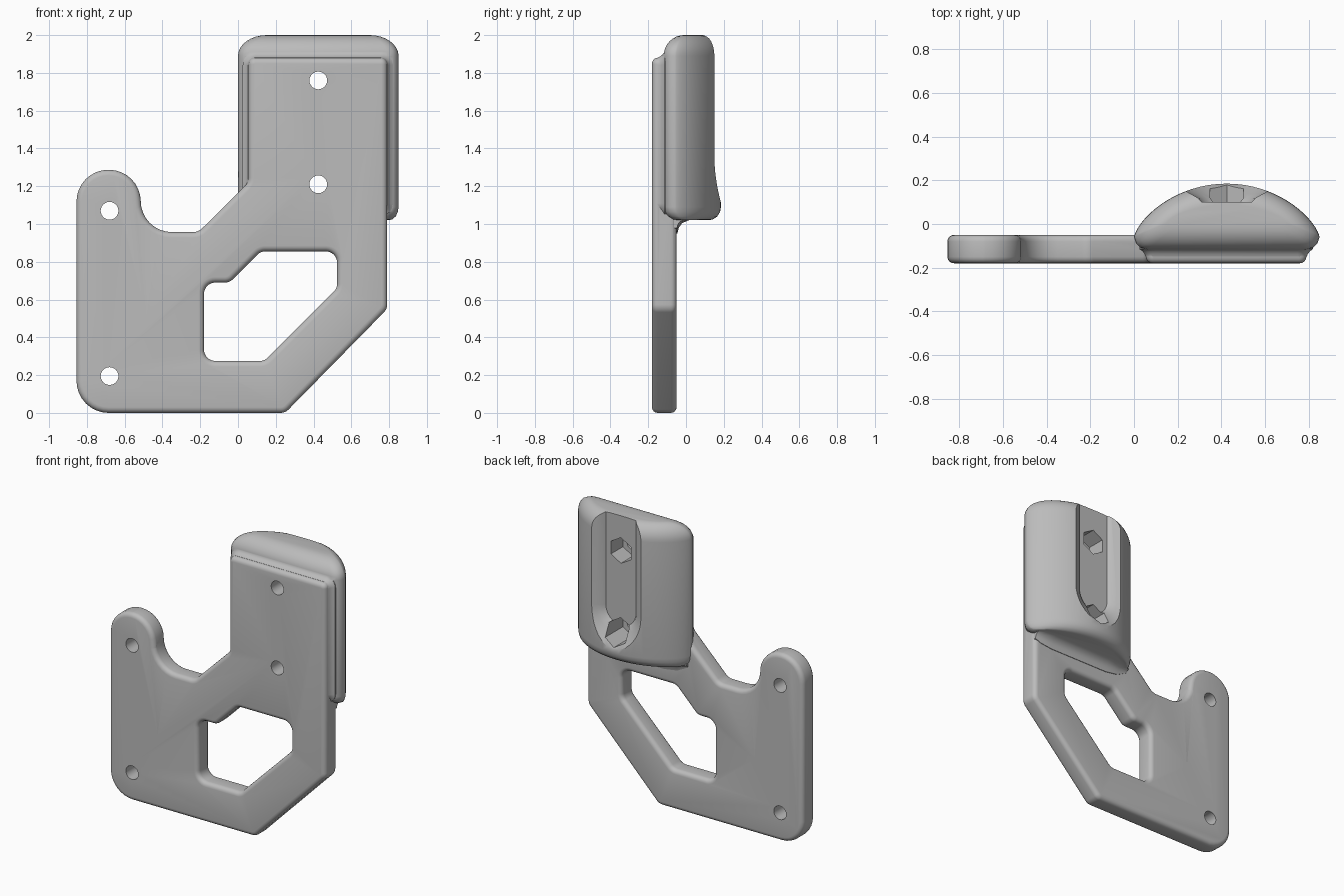
import bpy, bmesh, math
from mathutils import Vector

if "Cube" in bpy.data.objects:
    bpy.data.objects.remove(bpy.data.objects["Cube"])

mat = bpy.data.materials.new("light grey")
mat.use_nodes = True
GREY = (0.5, 0.5, 0.5, 1)
mat.diffuse_color = GREY
mat.node_tree.nodes["Principled BSDF"].inputs["Base Color"].default_value = GREY


def rounded(corners, n=8):
    """Counterclockwise (x, z, radius) corners to a filleted outline."""
    out = []
    for i, (x, z, r) in enumerate(corners):
        p = Vector((x, z))
        u = (Vector(corners[i - 1][:2]) - p).normalized()
        v = (Vector(corners[(i + 1) % len(corners)][:2]) - p).normalized()
        half = u.angle(v) / 2
        c = p + (u + v).normalized() * r / math.sin(half)
        s, e = p + u * r / math.tan(half) - c, p + v * r / math.tan(half) - c
        sweep = math.atan2(s.x * e.y - s.y * e.x, s.dot(e))
        for k in range(n + 1):
            a = sweep * k / n
            out.append(c + Vector((s.x * math.cos(a) - s.y * math.sin(a),
                                   s.x * math.sin(a) + s.y * math.cos(a))))
    return out


def offset(outline, d):
    """Move an outline outwards by d."""
    res = []
    for i, p in enumerate(outline):
        t1 = (p - outline[i - 1]).normalized()
        t2 = (outline[(i + 1) % len(outline)] - p).normalized()
        n1, n2 = Vector((t1.y, -t1.x)), Vector((t2.y, -t2.x))
        res.append(p + (n1 + n2) * d / (1 + n1.dot(n2)))
    return res


def loft(name, rings):
    """Skin equal rings of 3D points and cap both ends."""
    bm = bmesh.new()
    vr = [[bm.verts.new(p) for p in ring] for ring in rings]
    n = len(vr[0])
    for a, b in zip(vr, vr[1:]):
        for i in range(n):
            j = (i + 1) % n
            bm.faces.new((a[i], a[j], b[j], b[i]))
    bm.faces.new(vr[0])
    bm.faces.new(vr[-1])
    bmesh.ops.recalc_face_normals(bm, faces=bm.faces)
    me = bpy.data.meshes.new(name)
    bm.to_mesh(me)
    bm.free()
    me.materials.append(mat)
    ob = bpy.data.objects.new(name, me)
    bpy.context.collection.objects.link(ob)
    return ob


def layers(name, outline, steps):
    """Loft an xz outline through (y, offset) steps."""
    return loft(name, [[(p.x, y, p.y) for p in offset(outline, d)] for y, d in steps])


def combine(target, tool, operation):
    tool.hide_render = True
    m = target.modifiers.new("join", "BOOLEAN")
    m.operation, m.solver, m.object = operation, "EXACT", tool
    bpy.context.view_layer.update()
    dg = bpy.context.evaluated_depsgraph_get()
    me = bpy.data.meshes.new_from_object(target.evaluated_get(dg))
    target.modifiers.clear()
    target.data = me
    bpy.data.objects.remove(tool)


FRONT, BACK, R, CX = -0.18, -0.05, 0.03, 0.425
QUARTER = [math.radians(a) for a in (0, 22, 45, 68, 90)]

# Flat plate with rounded rims
plate_outline = rounded([
    (-0.855, 0, 0.17), (0.25, 0, 0.06), (0.79, 0.55, 0.06), (0.79, 1.88, 0.035),
    (0.055, 1.88, 0.035), (0.055, 1.22, 0.06), (-0.21, 0.957, 0.07),
    (-0.515, 0.957, 0.165), (-0.515, 1.287, 0.168), (-0.855, 1.287, 0.168)])
rim = [(FRONT + R * (1 - math.sin(a)), -R * (1 - math.cos(a))) for a in reversed(QUARTER)]
rim += [(BACK - R * (1 - math.sin(a)), -R * (1 - math.cos(a))) for a in QUARTER]
bracket = layers("bracket", plate_outline, rim)

# Window with flared rims
window_outline = rounded([
    (-0.18, 0.275, 0.06), (0.14, 0.275, 0.06), (0.525, 0.66, 0.06), (0.525, 0.855, 0.06),
    (0.12, 0.855, 0.06), (-0.045, 0.69, 0.06), (-0.18, 0.69, 0.06)])
flare = [(y, -d) for y, d in rim]
flare = [(FRONT - 0.01, R + 0.008)] + flare + [(BACK + 0.01, R + 0.008)]
combine(bracket, layers("window_cutter", window_outline, flare), "DIFFERENCE")

# Domed boss, lofted upwards with softened ends
section = []
for k in range(33):
    t = math.pi * k / 32
    section.append((0.425 * math.cos(t), -0.06 + 0.245 * math.sin(t) ** 1.4))
front_edge = [(0.415, -0.09), (0.397, -0.108), (0.365, -0.118)]
section += [(-x, y) for x, y in front_edge] + front_edge[::-1]


def boss_ring(z, sx, sy):
    return [(CX + x * sx, 0.04 + (y - 0.04) * sy, z) for x, y in section]


rings = []
for a in reversed(QUARTER):
    s = 1 - math.cos(a)
    rings.append(boss_ring(1.09 - 0.07 * math.sin(a), 1 - 0.12 * s, 1 - 0.45 * s))
for k in range(9):
    a = math.pi / 2 * k / 8
    s = 1 - math.cos(a)
    rings.append(boss_ring(1.89 + 0.11 * math.sin(a), 1 - 0.36 * s, 1 - 0.68 * s))
combine(bracket, loft("boss", rings), "UNION")

# Hollow fillet between plate front and boss
pad_outline = rounded([(0.055, 1.07, 0.04), (0.79, 1.07, 0.04),
                       (0.79, 1.88, 0.04), (0.055, 1.88, 0.04)])
pad = layers("front_fillet", pad_outline,
             [(-0.15, 0.001), (-0.138, 0.006), (-0.125, 0.016), (-0.115, 0.03), (-0.06, 0.028)])
combine(bracket, pad, "UNION")

# Hollow fillet under the boss
curve = [(-0.05, -0.075), (0.004, -0.075), (0.012, -0.045), (0.03, -0.02),
         (0.07, -0.003), (0.07, 0.04), (-0.05, 0.04)]
web = [[(x, BACK + y * k, 1.025 + z * k) for y, z in curve]
       for x, k in ((0.02, 0.25), (0.1, 0.8), (0.2, 1), (0.65, 1), (0.74, 0.85), (0.785, 0.6))]
combine(bracket, loft("under_fillet", web), "UNION")

# Slot down the back of the boss, round at its lower end
slot = []
for y, w in ((0.10, 0.115), (0.118, 0.13), (0.138, 0.165), (0.16, 0.205), (0.21, 0.29)):
    arc = [math.pi * k / 16 for k in range(17)]
    ring = [(CX - w * math.cos(a), y, 1.36 - w * math.sin(a)) for a in arc]
    slot.append(ring + [(CX + w, y, 2.2), (CX - w, y, 2.2)])
combine(bracket, loft("slot_cutter", slot), "DIFFERENCE")


def prism(name, x, z, r, sides, y0, y1):
    ring = [(x + r * math.sin(math.tau * k / sides), z + r * math.cos(math.tau * k / sides))
            for k in range(sides)]
    return loft(name, [[(px, y, pz) for px, pz in ring] for y in (y0, y1)])


# Screw holes, and six-sided nut pockets behind the upper pair
for x, z in ((-0.68, 1.07), (-0.68, 0.195), (CX, 1.76), (CX, 1.21)):
    combine(bracket, prism("hole_cutter", x, z, 0.047, 24, -0.3, 0.3), "DIFFERENCE")
    if x == CX:
        combine(bracket, prism("nut_cutter", x, z, 0.088, 6, -0.03, 0.3), "DIFFERENCE")

bpy.ops.object.select_all(action="DESELECT")
bracket.select_set(True)
bpy.context.view_layer.objects.active = bracket
bpy.ops.object.shade_smooth_by_angle(angle=math.radians(32))
